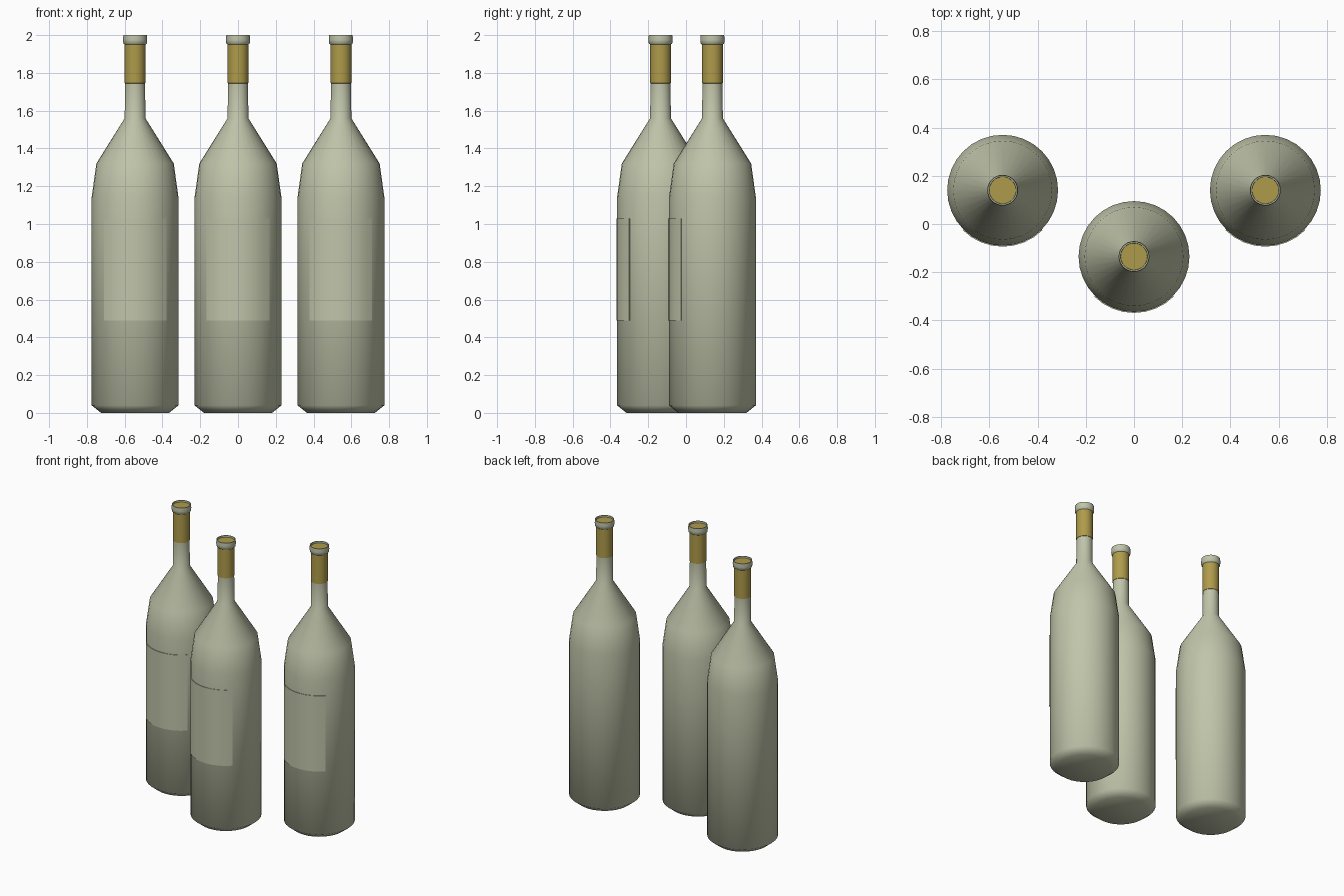
import bpy, bmesh, math

if "Cube" in bpy.data.objects:
    bpy.data.objects.remove(bpy.data.objects["Cube"])

SIDES = 32


def material(name, rgb):
    m = bpy.data.materials.new(name)
    m.diffuse_color = (*rgb, 1)
    m.use_nodes = True
    m.node_tree.nodes["Principled BSDF"].inputs["Base Color"].default_value = m.diffuse_color
    return m


glass = material("pale_green_glass", (0.53, 0.555, 0.40))
gold = material("gold_foil", (0.43, 0.33, 0.07))


def revolve(name, profile, place, mat, start=0.0, sweep=math.tau, steps=SIDES, closed=False):
    """Turn an (r, z) profile round a vertical axis; r = 0 makes a pole."""
    bm = bmesh.new()
    full = sweep > 6.28
    rings = []
    for r, z in profile:
        if r == 0:
            rings.append([bm.verts.new((0, 0, z))])
            continue
        angles = [start + sweep * i / steps for i in range(steps if full else steps + 1)]
        rings.append([bm.verts.new((r * math.cos(a), r * math.sin(a), z)) for a in angles])
    pairs = list(zip(rings, rings[1:]))
    if closed:
        pairs.append((rings[-1], rings[0]))
    for lo, hi in pairs:
        for i in range(steps):
            j = (i + 1) % steps if full else i + 1
            if len(lo) == 1:
                bm.faces.new((lo[0], hi[j], hi[i]))
            elif len(hi) == 1:
                bm.faces.new((lo[i], lo[j], hi[0]))
            else:
                bm.faces.new((lo[i], lo[j], hi[j], hi[i]))
    if closed and not full:
        bm.faces.new([ring[0] for ring in rings])
        bm.faces.new([ring[-1] for ring in reversed(rings)])
    bmesh.ops.recalc_face_normals(bm, faces=bm.faces)
    for f in bm.faces:
        f.smooth = True
    me = bpy.data.meshes.new(name)
    bm.to_mesh(me)
    bm.free()
    me.materials.append(mat)
    ob = bpy.data.objects.new(name, me)
    bpy.context.collection.objects.link(ob)
    ob.location = (*place, 0)
    return ob


def sharpen(ob, degrees=40):
    bpy.ops.object.select_all(action='DESELECT')
    ob.select_set(True)
    bpy.context.view_layer.objects.active = ob
    bpy.ops.object.shade_smooth_by_angle(angle=math.radians(degrees))


body = [(0, 0.005), (0.18, 0.0), (0.23, 0.04), (0.23, 1.14), (0.205, 1.32),
        (0.055, 1.56), (0.053, 1.745)]
foil = [(0.053, 1.745), (0.055, 1.746), (0.055, 1.96)]
lip = [(0.055, 1.95), (0.062, 1.956), (0.064, 1.975), (0.062, 2.0), (0.056, 2.0), (0.055, 1.985)]
stopper = [(0.056, 1.988), (0, 1.988)]
label = [(0.229, 0.49), (0.234, 0.49), (0.234, 1.03), (0.229, 1.03)]

for side, place in (("left", (-0.545, 0.14)), ("middle", (0, -0.135)), ("right", (0.545, 0.14))):
    # glass body, softly shaded from base to neck
    revolve("bottle_body_" + side, body, place, glass)
    # gold wrap on the neck and gold stopper inside the lip
    sharpen(revolve("neck_foil_" + side, foil, place, gold))
    sharpen(revolve("stopper_" + side, stopper, place, gold))
    # rolled rim
    sharpen(revolve("lip_" + side, lip, place, glass, closed=True), 60)
    # curved label plate on the front quarter
    sharpen(revolve("label_" + side, label, place, glass, math.radians(-135),
                    math.radians(90), 8, True))
